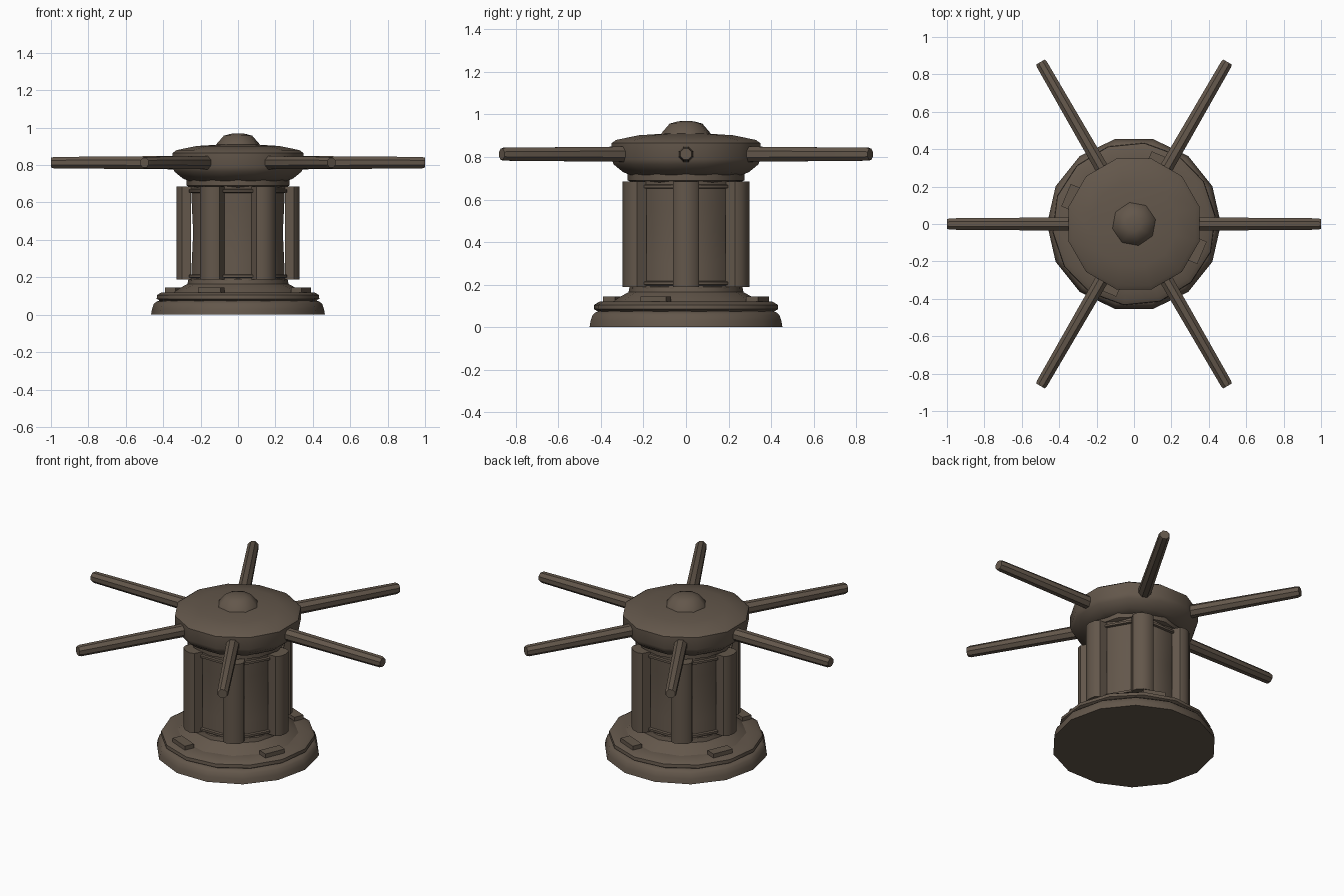
import bpy, bmesh, math
from mathutils import Matrix

if "Cube" in bpy.data.objects:
    bpy.data.objects.remove(bpy.data.objects["Cube"])

wood = bpy.data.materials.new("dark_brown_wood")
wood.diffuse_color = (0.125, 0.095, 0.07, 1)
wood.use_nodes = True
wood.node_tree.nodes["Principled BSDF"].inputs["Base Color"].default_value = wood.diffuse_color


def finish(name, bm, angle=40):
    bmesh.ops.recalc_face_normals(bm, faces=bm.faces)
    me = bpy.data.meshes.new(name)
    bm.to_mesh(me)
    bm.free()
    me.materials.append(wood)
    ob = bpy.data.objects.new(name, me)
    bpy.context.collection.objects.link(ob)
    bpy.ops.object.select_all(action='DESELECT')
    ob.select_set(True)
    bpy.context.view_layer.objects.active = ob
    bpy.ops.object.shade_smooth_by_angle(angle=math.radians(angle))
    return ob


def lathe(name, profile, sides, phase=0.0, angle=40):
    """Closed solid from (radius, height) rings."""
    bm = bmesh.new()
    rings = []
    for r, z in profile:
        rings.append([bm.verts.new((r * math.cos(phase + math.tau * i / sides),
                                    r * math.sin(phase + math.tau * i / sides), z))
                      for i in range(sides)])
    for a, b in zip(rings, rings[1:]):
        for i in range(sides):
            j = (i + 1) % sides
            bm.faces.new((a[i], a[j], b[j], b[i]))
    bm.faces.new(rings[0])
    bm.faces.new(rings[-1])
    return finish(name, bm, angle)


def loft(name, sections, turn):
    """Join matching point rings, then rotate about the centre axis."""
    bm = bmesh.new()
    rings = [[bm.verts.new(p) for p in s] for s in sections]
    n = len(rings[0])
    for a, b in zip(rings, rings[1:]):
        for i in range(n):
            bm.faces.new((a[i], a[(i + 1) % n], b[(i + 1) % n], b[i]))
    bm.faces.new(rings[0])
    bm.faces.new(rings[-1])
    bmesh.ops.rotate(bm, verts=bm.verts, cent=(0, 0, 0),
                     matrix=Matrix.Rotation(turn, 3, 'Z'))
    return finish(name, bm)


# Stepped foot
lathe("base_plate", [(0.465, 0.0), (0.46, 0.03), (0.45, 0.058), (0.435, 0.07),
                     (0.42, 0.075)], 14)
lathe("base_ring", [(0.41, 0.07), (0.437, 0.085), (0.435, 0.105), (0.41, 0.12),
                    (0.33, 0.12)], 14, 0.1)
lathe("base_collar", [(0.35, 0.115), (0.315, 0.14), (0.27, 0.165), (0.265, 0.19),
                      (0.24, 0.195)], 12)

# Slightly waisted drum with two thin bands
lathe("drum", [(0.26, 0.18), (0.255, 0.3), (0.248, 0.44), (0.255, 0.57),
               (0.26, 0.69)], 12, math.radians(15))
for name, z in (("lower_band", 0.195), ("upper_band", 0.65)):
    lathe(name, [(0.25, z), (0.272, z + 0.005), (0.272, z + 0.018), (0.25, z + 0.023)],
          12, math.radians(15))
lathe("neck", [(0.25, 0.68), (0.275, 0.69), (0.275, 0.72), (0.29, 0.73)], 12)

# Drum head and top cap
lathe("drum_head", [(0.27, 0.715), (0.305, 0.728), (0.352, 0.765), (0.362, 0.79),
                    (0.362, 0.865), (0.34, 0.88), (0.23, 0.902), (0.1, 0.91)],
      12, math.radians(15))
lathe("top_cap", [(0.122, 0.90), (0.115, 0.915), (0.078, 0.957), (0.04, 0.967),
                  (0.012, 0.97)], 8, math.radians(12))

# Six rounded ribs and six push bars
RIB = [(0.25, -0.06), (0.30, -0.06), (0.322, -0.04), (0.33, 0.0),
       (0.322, 0.04), (0.30, 0.06), (0.25, 0.06)]
for k in range(6):
    turn = k * math.pi / 3
    loft(f"drum_rib_{k + 1}", [[(x, y, z) for x, y in RIB] for z in (0.188, 0.685)], turn)
    bar = []
    for x, r in ((0.28, 0.039), (0.985, 0.033), (1.0, 0.028)):
        bar.append([(x, r * math.cos(math.tau * i / 8 + math.pi / 8),
                     0.813 + r * math.sin(math.tau * i / 8 + math.pi / 8))
                    for i in range(8)])
    loft(f"push_bar_{k + 1}", bar, turn)

# Small stop blocks on the foot
for k in range(4):
    block = [[(x, y, z) for x, y in ((0.335, -0.065), (0.395, -0.065),
                                     (0.395, 0.065), (0.335, 0.065))]
             for z in (0.11, 0.145)]
    loft(f"stop_block_{k + 1}", block, math.radians(-23 + 90 * k))
